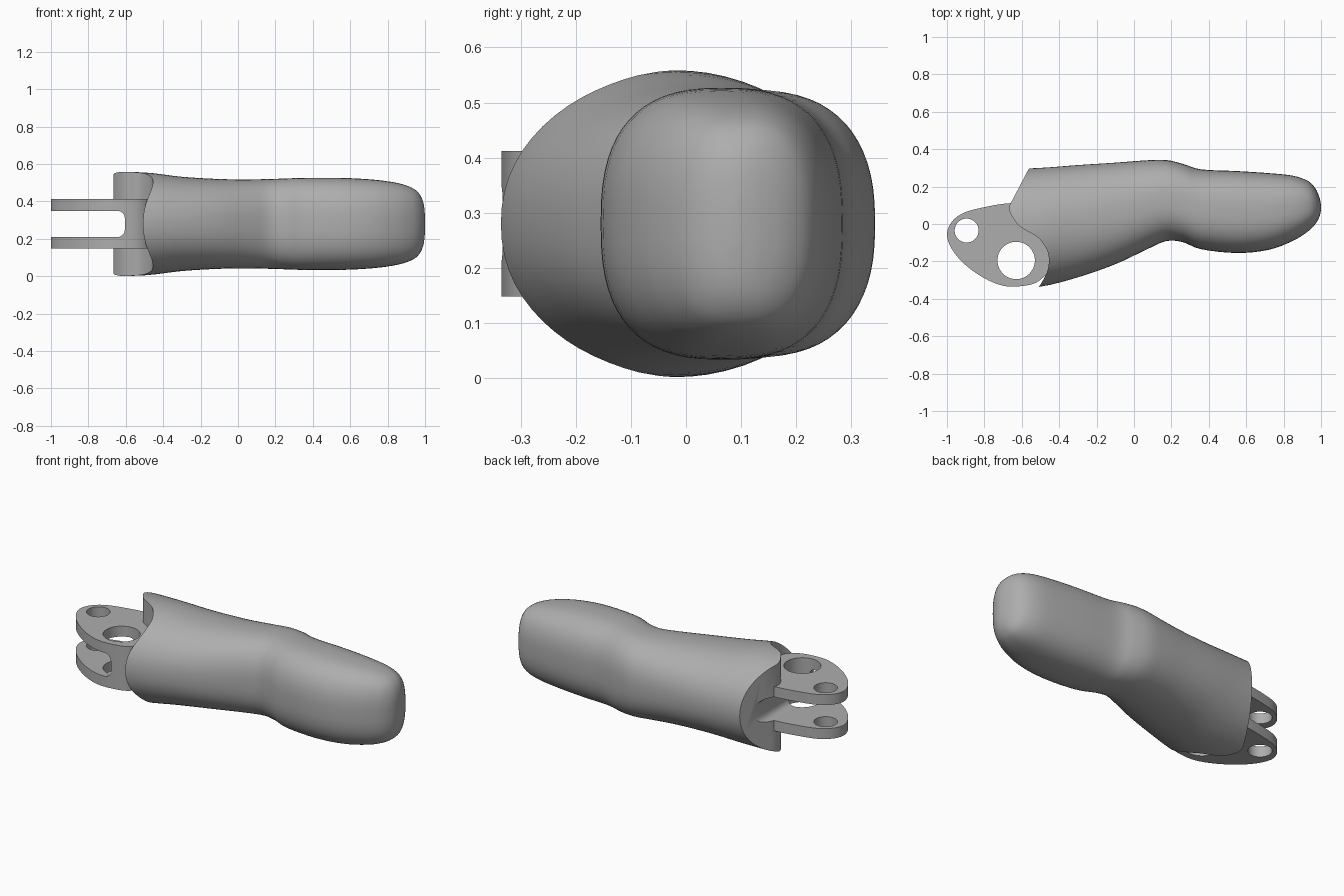
import bpy, bmesh, math
from mathutils import Vector

cube = bpy.data.objects.get("Cube")
if cube:
    bpy.data.objects.remove(cube, do_unlink=True)

MID = 0.28  # height of the symmetry plane

grey = bpy.data.materials.new("plain grey")
grey.use_nodes = True
grey.diffuse_color = (0.42, 0.42, 0.42, 1)
grey.node_tree.nodes["Principled BSDF"].inputs["Base Color"].default_value = grey.diffuse_color


def spline(points, steps):
    """Catmull-Rom interpolation through tuples of any length."""
    result = []
    for i in range(len(points) - 1):
        a, b, c, d = (points[max(0, min(len(points) - 1, i + k))] for k in (-1, 0, 1, 2))
        for s in range(steps):
            t = s / steps
            result.append(tuple(
                q + t * (r - p) / 2 + t * t * (p - 2.5 * q + 2 * r - u / 2)
                + t ** 3 * (3 * (q - r) + u - p) / 2
                for p, q, r, u in zip(a, b, c, d)))
    return result + [points[-1]]


def finish(name, bm):
    bmesh.ops.recalc_face_normals(bm, faces=bm.faces)
    mesh = bpy.data.meshes.new(name)
    bm.to_mesh(mesh)
    bm.free()
    mesh.materials.append(grey)
    obj = bpy.data.objects.new(name, mesh)
    bpy.context.collection.objects.link(obj)
    return obj


def prism(name, outline, low, high):
    """Extrude an outline in the ground plane between two heights."""
    bm = bmesh.new()
    face = bm.faces.new([bm.verts.new((x, y, low)) for x, y in outline])
    top = bmesh.ops.extrude_face_region(bm, geom=[face])["geom"]
    bmesh.ops.translate(bm, vec=(0, 0, high - low),
                        verts=[v for v in top if isinstance(v, bmesh.types.BMVert)])
    return finish(name, bm)


def activate(obj):
    bpy.ops.object.select_all(action="DESELECT")
    obj.select_set(True)
    bpy.context.view_layer.objects.active = obj


def cut(target, cutter):
    mod = target.modifiers.new("cut", "BOOLEAN")
    mod.operation = "DIFFERENCE"
    mod.solver = "EXACT"
    mod.object = cutter
    activate(target)
    bpy.ops.object.modifier_apply(modifier=mod.name)


def circle(cx, cy, radius, count=48):
    return [(cx + radius * math.cos(math.tau * i / count),
             cy + radius * math.sin(math.tau * i / count)) for i in range(count)]


# Body: rounded sections, each x, front y, back y, half height, squareness
sections = [
    (-.75, -.36, .29, .28, 2.1), (-.5, -.335, .3, .275, 2.1),
    (-.3, -.285, .315, .252, 2.2), (-.1, -.215, .328, .24, 2.3),
    (.06, -.14, .34, .238, 2.4), (.17, -.092, .342, .24, 2.5),
    (.26, -.097, .322, .243, 2.6), (.36, -.135, .292, .246, 2.6),
    (.55, -.155, .283, .246, 2.6), (.72, -.138, .272, .237, 2.6),
    (.85, -.09, .258, .219, 2.6), (.93, -.04, .23, .193, 2.6),
    (.97, .0, .19, .16, 2.5), (.992, .04, .14, .11, 2.4), (1, .075, .1, .04, 2.2),
]
bm = bmesh.new()
rings = []
SIDES = 64
for x, front, back, half, power in spline(sections, 4):
    ring = []
    for i in range(SIDES):
        c, s = math.cos(math.tau * i / SIDES), math.sin(math.tau * i / SIDES)
        y = math.copysign(abs(c) ** (2 / power), c) * (back - front) / 2
        z = math.copysign(abs(s) ** (2 / power), s) * half
        ring.append(bm.verts.new((x, (front + back) / 2 + y, MID + z)))
    rings.append(ring)
for one, two in zip(rings, rings[1:]):
    for i in range(SIDES):
        j = (i + 1) % SIDES
        bm.faces.new((one[i], one[j], two[j], two[i]))
bm.faces.new(rings[0])
bm.faces.new(rings[-1])
body = finish("finger_body", bm)

# Hinge fork: rounded plate block reaching into the body
fork_outline = spline([
    (-.6, .11), (-.68, .11), (-.8, .09), (-.91, .06), (-.975, .01), (-1, -.06),
    (-.97, -.14), (-.9, -.22), (-.8, -.29), (-.7, -.33), (-.61, -.333),
    (-.52, -.312), (-.45, -.25)], 5)
fork = prism("hinge_fork", fork_outline + [(-.4, -.1), (-.45, .05)], MID - .132, MID + .132)

# Curved end cut of the body
end_curve = spline([
    (-.665, .1), (-.662, .06), (-.62, -.005), (-.57, -.038), (-.51, -.075),
    (-.465, -.14), (-.455, -.2), (-.468, -.265), (-.51, -.34)], 6)
end_cutter = prism("end_cutter", [(-.455, .5)] + end_curve
                   + [(-.58, -.5), (-1.2, -.5), (-1.2, .5)], -.2, .8)

# Slot between the plates, with rounded inner edges
slot = prism("slot_cutter", [(-1.2, -.5), (-.605, -.5), (-.605, .5), (-1.2, .5)],
             MID - .07, MID + .07)
bm = bmesh.new()
bm.from_mesh(slot.data)
inner = [e for e in bm.edges
         if all(v.co.x > -.7 for v in e.verts) and abs(e.verts[0].co.z - e.verts[1].co.z) < .01]
bmesh.ops.bevel(bm, geom=inner, offset=.04, segments=6, profile=.5, affect="EDGES")
bm.to_mesh(slot.data)
bm.free()

# Pin holes through the fork
small_hole = prism("small_hole_cutter", circle(-.895, -.035, .064), -.2, .8)
large_hole = prism("large_hole_cutter", circle(-.63, -.195, .1), -.2, .8)

cut(body, end_cutter)
cut(body, slot)
for cutter in (slot, small_hole, large_hole):
    cut(fork, cutter)
for cutter in (end_cutter, slot, small_hole, large_hole):
    bpy.data.objects.remove(cutter, do_unlink=True)

for part in (body, fork):
    activate(part)
    bpy.ops.object.shade_smooth_by_angle(angle=math.radians(35))
